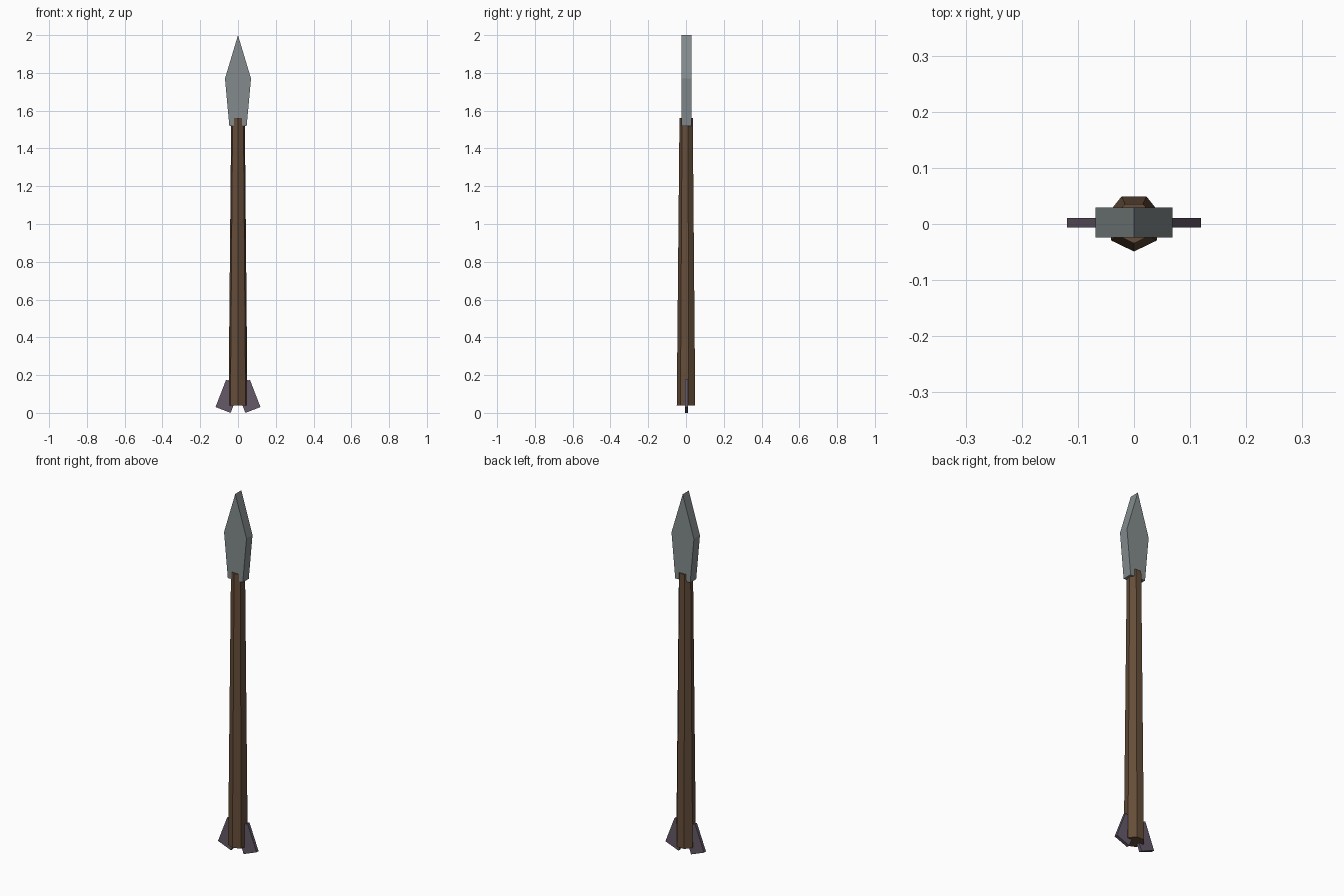
import bpy, bmesh
from math import sin, cos, tau
from mathutils import Vector

if "Cube" in bpy.data.objects:
    bpy.data.objects.remove(bpy.data.objects["Cube"])

AXIS_Y = 0.0025  # shaft axis; the odd-sided shaft is centred by its bounds


def material(name, rgb):
    m = bpy.data.materials.new(name)
    m.diffuse_color = (*rgb, 1)
    m.use_nodes = True
    m.node_tree.nodes["Principled BSDF"].inputs["Base Color"].default_value = m.diffuse_color
    return m


def bridge(name, loop_a, loop_b, mat):
    """Solid between two matching outlines, capped at both ends."""
    bm = bmesh.new()
    a = [bm.verts.new(p) for p in loop_a]
    b = [bm.verts.new(p) for p in loop_b]
    n = len(a)
    bm.faces.new(a)
    bm.faces.new(b)
    for i in range(n):
        j = (i + 1) % n
        bm.faces.new((a[i], a[j], b[j], b[i]))
    bmesh.ops.recalc_face_normals(bm, faces=bm.faces)
    mesh = bpy.data.meshes.new(name)
    bm.to_mesh(mesh)
    bm.free()
    mesh.materials.append(mat)
    ob = bpy.data.objects.new(name, mesh)
    bpy.context.collection.objects.link(ob)
    return ob


def ring(radius, z, sides=7):
    return [(radius * sin(tau * i / sides), AXIS_Y - radius * cos(tau * i / sides), z)
            for i in range(sides)]


def plate(name, outline, half, mat):
    """Flat xz outline given thickness along y."""
    return bridge(name, [(x, AXIS_Y - half, z) for x, z in outline],
                  [(x, AXIS_Y + half, z) for x, z in outline], mat)


wood = material("wood", (0.13, 0.075, 0.042))
steel = material("steel", (0.23, 0.26, 0.27))
fletch = material("fletching", (0.13, 0.10, 0.14))

# Tapered seven-sided shaft
bridge("shaft", ring(0.0515, 0.04), ring(0.037, 1.56), wood)

# Blade
plate("blade", [(-0.046, 1.52), (0.046, 1.52), (0.069, 1.77), (0, 2.0), (-0.069, 1.77)],
      0.0265, steel)

# Tilted rectangular fins, one on each side
for side, label in ((-1, "left"), (1, "right")):
    inner, outer = Vector((0.039, 0.0)), Vector((0.119, 0.031))
    up = Vector((-0.056, 0.1445))
    corners = [inner, outer, outer + up, inner + up]
    plate(label + "_fin", [(side * p.x, p.y) for p in corners], 0.0085, fletch)
